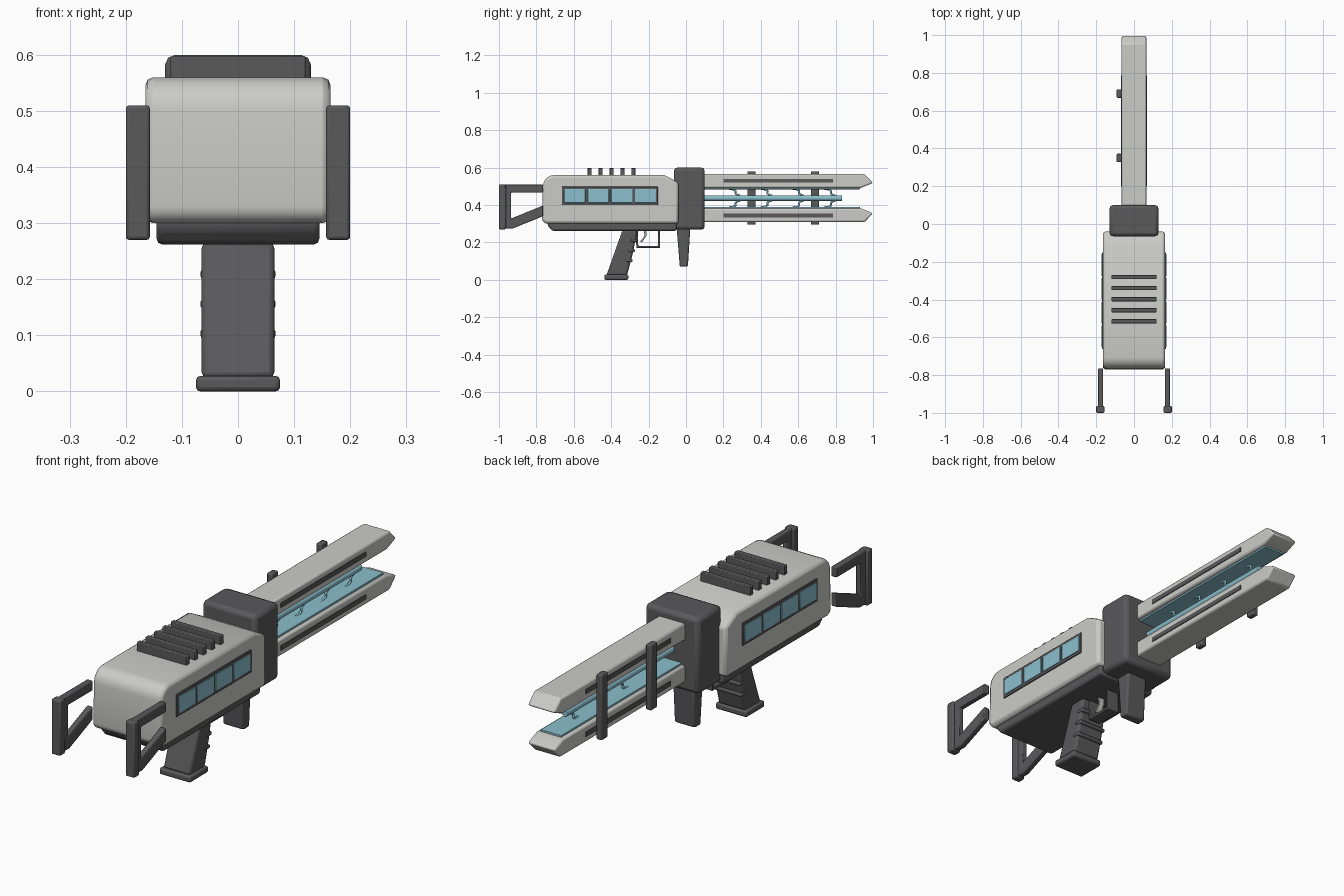
import bpy, math
from mathutils import Vector

cube = bpy.data.objects.get("Cube")
if cube:
    bpy.data.objects.remove(cube, do_unlink=True)


def material(name, rgb):
    m = bpy.data.materials.new(name)
    m.use_nodes = True
    m.diffuse_color = (*rgb, 1)
    m.node_tree.nodes["Principled BSDF"].inputs["Base Color"].default_value = (*rgb, 1)
    return m


GREY = material("light grey shell", (0.6, 0.6, 0.57))
DARK = material("dark grey", (0.1, 0.1, 0.105))
BLUE = material("pale blue glow", (0.26, 0.52, 0.61))


def finish(ob, bevel, segments=2):
    """Round the edges and smooth the shading."""
    bpy.ops.object.select_all(action='DESELECT')
    ob.select_set(True)
    bpy.context.view_layer.objects.active = ob
    if bevel:
        mod = ob.modifiers.new("rounding", 'BEVEL')
        mod.width, mod.segments = bevel, segments
        mod.limit_method, mod.angle_limit = 'ANGLE', math.radians(30)
    bpy.ops.object.shade_smooth_by_angle(angle=math.radians(35))
    return ob


def slab(name, profile, x0, x1, mat, bevel=0.006):
    """Extrude a side profile of (y, z) points from x0 to x1."""
    n = len(profile)
    area = sum(profile[i - 1][0] * profile[i][1] - profile[i][0] * profile[i - 1][1]
               for i in range(n))
    pts = profile if area > 0 else profile[::-1]
    verts = [(x, y, z) for x in (x0, x1) for y, z in pts]
    faces = [list(range(n))[::-1], list(range(n, 2 * n))]
    faces += [(i, (i + 1) % n, n + (i + 1) % n, n + i) for i in range(n)]
    me = bpy.data.meshes.new(name)
    me.from_pydata(verts, [], faces)
    me.materials.append(mat)
    ob = bpy.data.objects.new(name, me)
    bpy.context.collection.objects.link(ob)
    return finish(ob, bevel)


def box(name, x0, x1, y0, y1, z0, z1, mat, bevel=0.006):
    return slab(name, [(y0, z0), (y1, z0), (y1, z1), (y0, z1)], x0, x1, mat, bevel)


def tube(name, points, radius, mat):
    cu = bpy.data.curves.new(name, 'CURVE')
    cu.dimensions = '3D'
    cu.bevel_depth, cu.bevel_resolution, cu.use_fill_caps = radius, 2, True
    sp = cu.splines.new('BEZIER')
    sp.bezier_points.add(len(points) - 1)
    for bp, p in zip(sp.bezier_points, points):
        bp.co = p
        bp.handle_left_type = bp.handle_right_type = 'AUTO'
    cu.materials.append(mat)
    ob = bpy.data.objects.new(name, cu)
    bpy.context.collection.objects.link(ob)


def arc(cy, cz, r, start, end, steps=6):
    return [(cy + r * math.cos(math.radians(start + (end - start) * i / steps)),
             cz + r * math.sin(math.radians(start + (end - start) * i / steps)))
            for i in range(steps + 1)]


# Main housing: rounded at the butt, sloped at the shoulder
housing = [(-0.04, 0.3), (-0.04, 0.52), (-0.115, 0.56)]
housing += arc(-0.705, 0.5, 0.06, 90, 180) + arc(-0.74, 0.33, 0.03, 180, 270, 4)
slab("housing", housing, -0.165, 0.165, GREY, 0.014)
slab("lower_tray", [(-0.74, 0.31), (-0.74, 0.29), (-0.715, 0.262), (-0.05, 0.262), (-0.05, 0.31)],
     -0.145, 0.145, DARK, 0.01)
box("collar", -0.13, 0.13, -0.065, 0.1, 0.268, 0.6, DARK, 0.018)

# Cooling fins on top
for i in range(5):
    y = -0.515 + i * 0.0585
    box(f"cooling_fin_{i + 1}", -0.12, 0.12, y - 0.011, y + 0.011, 0.54, 0.598, DARK, 0.003)

# Window strips and stock handles on both sides
for side, s in (("left", 1), ("right", -1)):
    box(f"window_frame_{side}", s * 0.16, s * 0.17, -0.663, -0.15, 0.4, 0.498, DARK, 0.002) if s > 0 else \
        box(f"window_frame_{side}", -0.17, -0.16, -0.663, -0.15, 0.4, 0.498, DARK, 0.002)
    for i in range(4):
        y = -0.652 + i * 0.126
        xs = sorted((s * 0.166, s * 0.173))
        box(f"window_pane_{side}_{i + 1}", *xs, y, y + 0.114, 0.412, 0.486, BLUE, 0.002)
    post = sorted((s * 0.157, s * 0.2))
    arm = sorted((s * 0.163, s * 0.19))
    box(f"stock_post_{side}", *post, -1.0, -0.963, 0.27, 0.51, DARK)
    slab(f"stock_bracket_{side}",
         [(-0.97, 0.51), (-0.765, 0.51), (-0.765, 0.467), (-0.935, 0.467), (-0.935, 0.328),
          (-0.765, 0.397), (-0.765, 0.34), (-0.925, 0.275), (-0.97, 0.275)], *arm, DARK, 0.004)

# Twin barrel rails, mirrored about the bore
MID = 0.437
for name, s in (("upper", 1), ("lower", -1)):
    rail = [(0.08, 0.055), (0.935, 0.055), (1.0, 0.081), (0.955, 0.128), (0.08, 0.128)]
    slab(f"{name}_rail", [(y, MID + s * z) for y, z in rail], -0.065, 0.065, GREY, 0.008)
    z = sorted((MID + s * 0.047, MID + s * 0.058))
    box(f"{name}_glow_strip", -0.05, 0.05, 0.09, 0.93, *z, BLUE, 0.002)
    z = sorted((MID + s * 0.083, MID + s * 0.103))
    for x in (-0.0685, 0.0615):
        box(f"{name}_rail_slot", x, x + 0.007, 0.2, 0.785, *z, DARK, 0)
    # Wavy conduits between rod and rail
    for i in range(4):
        y = 0.23 + i * 0.17
        path = [(0, 0.05), (0.035, 0.038), (0.035, 0.026), (0.06, 0.012)]
        tube(f"{name}_conduit_{i + 1}", [(0, y + a, MID + s * b) for a, b in path], 0.005, BLUE)

# Central glowing rod
bpy.ops.mesh.primitive_cylinder_add(vertices=16, radius=0.015, depth=0.755,
                                    location=(0, 0.4575, MID), rotation=(math.pi / 2, 0, 0))
rod = bpy.context.object
rod.name = "glow_rod"
rod.data.materials.append(BLUE)
finish(rod, 0.002)

# Clips joining the rails on one side
for i, y in enumerate((0.35, 0.69)):
    box(f"rail_clip_{i + 1}", -0.092, -0.066, y - 0.022, y + 0.022, 0.295, 0.58, DARK, 0.005)

# Pistol grip with finger ridges and base
slab("pistol_grip", [(-0.425, 0.025), (-0.315, 0.025), (-0.285, 0.14), (-0.26, 0.265),
                     (-0.34, 0.265)], -0.065, 0.065, DARK, 0.01)
box("grip_base", -0.075, 0.075, -0.437, -0.308, 0.0, 0.028, DARK, 0.008)
for i in range(3):
    y, z = -0.303 + i * 0.013, 0.103 + i * 0.053
    box(f"finger_ridge_{i + 1}", -0.067, 0.067, y - 0.02, y + 0.017, z - 0.008, z + 0.008, DARK, 0.005)

# Trigger guard and trigger
guard = [(-0.27, 0.265), (-0.265, 0.17), (-0.138, 0.17), (-0.138, 0.265),
         (-0.15, 0.265), (-0.15, 0.182), (-0.255, 0.182), (-0.258, 0.265)]
slab("trigger_guard", guard, -0.03, 0.03, DARK, 0.003)
slab("trigger", [(-0.225, 0.265), (-0.222, 0.235), (-0.245, 0.205), (-0.235, 0.2),
                 (-0.212, 0.235), (-0.212, 0.265)], -0.012, 0.012, GREY, 0.002)

# Tapered fore grip
slab("fore_grip", [(-0.033, 0.07), (0.01, 0.07), (0.023, 0.275), (-0.05, 0.275)],
     -0.05, 0.05, DARK, 0.008)
